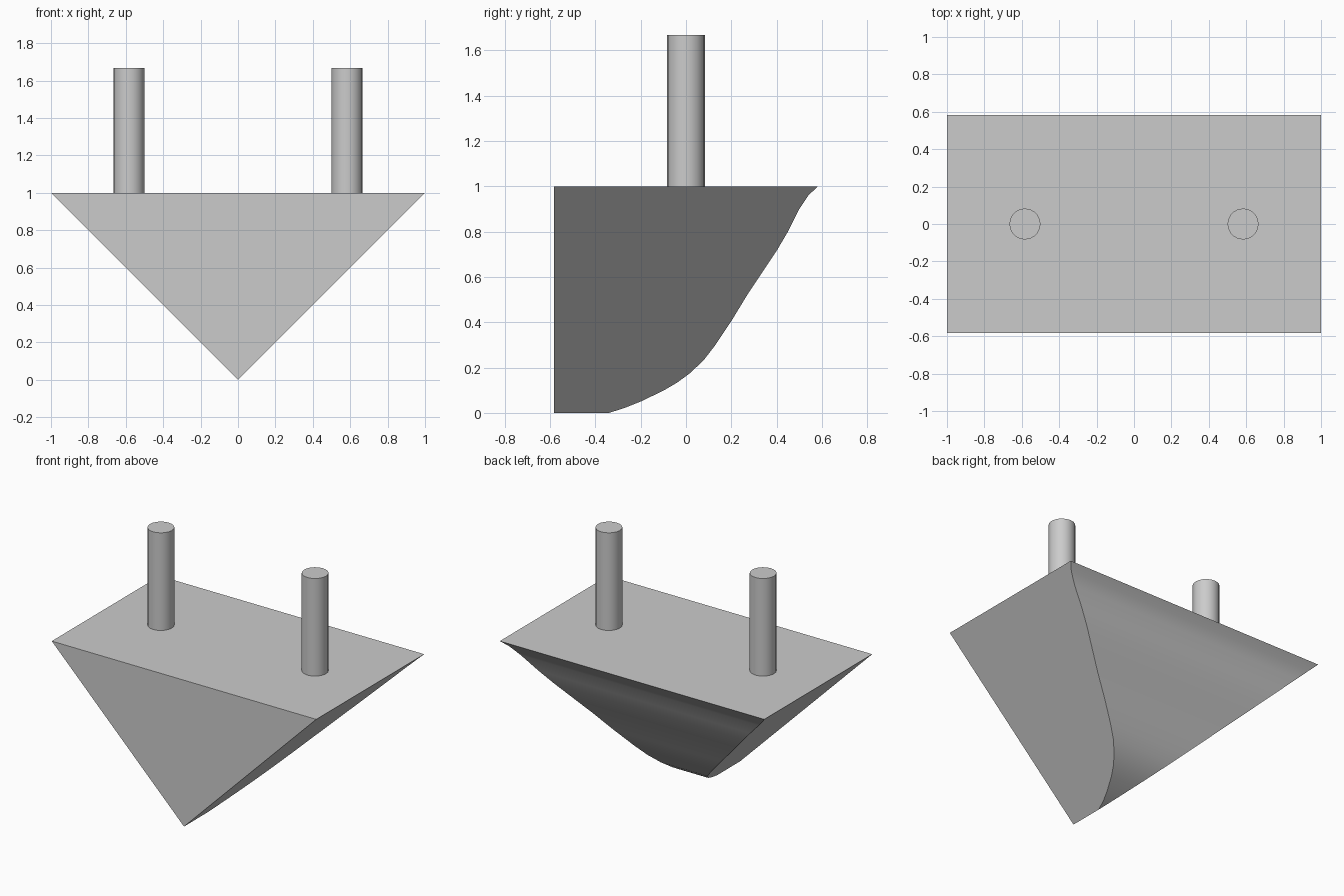
import bpy, bmesh, math

cube = bpy.data.objects.get("Cube")
if cube:
    bpy.data.objects.remove(cube, do_unlink=True)

grey = bpy.data.materials.new("light grey")
grey.use_nodes = True
colour = (0.6, 0.6, 0.6, 1)
grey.diffuse_color = colour
grey.node_tree.nodes["Principled BSDF"].inputs["Base Color"].default_value = colour


def finish(obj):
    obj.data.materials.append(grey)
    bpy.ops.object.select_all(action="DESELECT")
    obj.select_set(True)
    bpy.context.view_layer.objects.active = obj
    bpy.ops.object.shade_smooth_by_angle(angle=math.radians(30))


# Wedge body: a V section whose half width equals its height,
# closed at the back by a curved keel given as (y, z)
FRONT = -0.583
keel = [(-0.34, 0), (-0.27, 0.022), (-0.2, 0.05), (-0.1, 0.098), (-0.04, 0.133),
        (0.02, 0.177), (0.08, 0.235), (0.13, 0.3), (0.2, 0.405), (0.27, 0.52),
        (0.33, 0.61), (0.4, 0.715), (0.45, 0.8), (0.5, 0.9), (0.54, 0.96), (0.583, 1)]

bm = bmesh.new()
tip = bm.verts.new((0, FRONT, 0))
heel = bm.verts.new((0, *keel[0]))
front = {s: bm.verts.new((s, FRONT, 1)) for s in (-1, 1)}
edge = {s: [heel] + [bm.verts.new((s * z, y, z)) for y, z in keel[1:]] for s in (-1, 1)}

bm.faces.new((tip, front[1], front[-1]))
bm.faces.new((front[-1], front[1], edge[1][-1], edge[-1][-1]))
for s in (-1, 1):
    bm.faces.new([tip] + edge[s] + [front[s]])
for i in range(len(keel) - 1):
    a, b = edge[-1][i:i + 2]
    c, d = edge[1][i:i + 2]
    bm.faces.new((a, b, d) if a is c else (a, b, d, c))
bmesh.ops.recalc_face_normals(bm, faces=bm.faces)
mesh = bpy.data.meshes.new("wedge_body")
bm.to_mesh(mesh)
bm.free()
body = bpy.data.objects.new("wedge_body", mesh)
bpy.context.collection.objects.link(body)
finish(body)

# Two round pegs standing on the flat top
for name, side in (("left_peg", 1), ("right_peg", -1)):
    bpy.ops.mesh.primitive_cylinder_add(vertices=20, radius=0.083, depth=0.667,
                                        location=(side * 0.583, 0, 1.3335))
    peg = bpy.context.object
    peg.name = name
    finish(peg)
